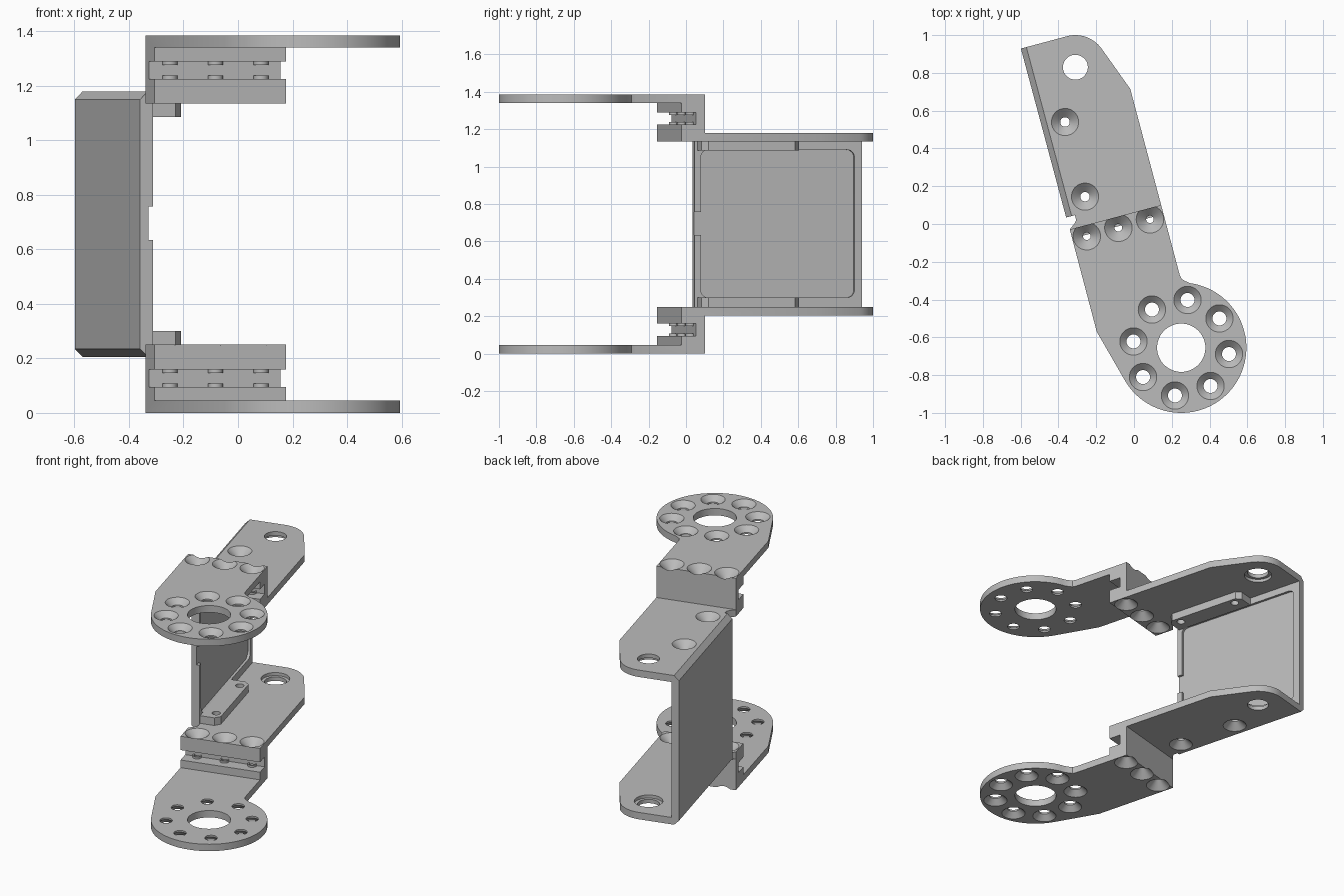
import bpy
import bmesh
from math import radians, cos, sin, tau
from mathutils import Matrix

if "Cube" in bpy.data.objects:
    bpy.data.objects.remove(bpy.data.objects["Cube"])

TILT = radians(15)      # the arms are skewed in plan
HEIGHT = 1.385

grey = bpy.data.materials.new("plain grey")
grey.use_nodes = True
colour = (0.5, 0.5, 0.5, 1)
grey.diffuse_color = colour
grey.node_tree.nodes["Principled BSDF"].inputs["Base Color"].default_value = colour


def make(name, bm):
    bmesh.ops.recalc_face_normals(bm, faces=bm.faces)
    mesh = bpy.data.meshes.new(name)
    bm.to_mesh(mesh)
    bm.free()
    mesh.materials.append(grey)
    ob = bpy.data.objects.new(name, mesh)
    bpy.context.collection.objects.link(ob)
    return ob


def prism(name, points, lo, hi, axis):
    """Extrude a closed profile along the x, y or z axis."""
    place = {"x": lambda a, b, c: (c, a, b),
             "y": lambda a, b, c: (a, c, b),
             "z": lambda a, b, c: (a, b, c)}[axis]
    bm = bmesh.new()
    ends = [[bm.verts.new(place(a, b, c)) for a, b in points] for c in (lo, hi)]
    for ring in ends:
        bm.faces.new(ring)
    for i in range(len(points)):
        j = (i + 1) % len(points)
        bm.faces.new((ends[0][i], ends[0][j], ends[1][j], ends[1][i]))
    return make(name, bm)


def lathe(bm, u, v, profile, closed=False, n=32):
    """Revolve (radius, z) pairs round a vertical axis."""
    rings = [[bm.verts.new((u + r * cos(tau * k / n), v + r * sin(tau * k / n), z))
              for k in range(n)] for r, z in profile]
    pairs = list(zip(rings, rings[1:]))
    if closed:
        pairs.append((rings[-1], rings[0]))
    else:
        bm.faces.new(rings[0])
        bm.faces.new(rings[-1])
    for a, b in pairs:
        for k in range(n):
            m = (k + 1) % n
            bm.faces.new((a[k], a[m], b[m], b[k]))


def combine(ob, tool, operation="DIFFERENCE"):
    mod = ob.modifiers.new("cut", "BOOLEAN")
    mod.operation, mod.solver, mod.object = operation, "EXACT", tool
    bpy.context.view_layer.update()
    result = bpy.data.meshes.new_from_object(
        ob.evaluated_get(bpy.context.evaluated_depsgraph_get()))
    ob.modifiers.clear()
    ob.data = result


def arc(centre, r, start, end, n):
    steps = [radians(start + (end - start) * i / n) for i in range(n + 1)]
    return [(centre[0] + r * cos(a), centre[1] + r * sin(a)) for a in steps]


def finish(ob):
    ob.data.polygons.foreach_set("use_smooth", [True] * len(ob.data.polygons))
    ob.data.set_sharp_from_angle(angle=radians(30))
    ob.rotation_euler.z = TILT


HUB = (0.072, -0.6975)
PIVOT = (-0.085, 0.882)
JOINT = [(-0.258, 0.002), (-0.085, 0.002), (0.088, 0.002)]
SCREWS = [(-0.213, 0.207), (-0.213, 0.616)]

# Arm: stepped side profile trimmed to the plan outline
side = [(-1.2, 0), (0.06, 0), (0.06, 0.205), (1.2, 0.205), (1.2, 0.25),
        (-0.07, 0.25), (-0.07, 0.16), (0.01, 0.16), (0.01, 0.095),
        (-0.07, 0.095), (-0.07, 0.045), (-1.2, 0.045)]
outline = (arc(HUB, 0.345, -165, 67, 56)
           + [(0.184, -0.362), (0.169, -0.348), (0.164, -0.325), (0.166, 0.696)]
           + arc(PIVOT, 0.17, 20.5, 90, 14)
           + [(-0.29, 1.052), (-0.29, 0.1), (-0.302, 0.085), (-0.336, 0.06),
              (-0.338, -0.5)])
arm = prism("lower_arm", side, -1, 1, "x")
trim = prism("trim", outline, -0.1, 0.4, "z")
combine(arm, trim, "INTERSECT")

# Screw rail along the side wall
rail = prism("lower_rail", [(-0.29, 0.14), (-0.2, 0.14), (-0.17, 0.17),
                            (-0.17, 0.65), (-0.2, 0.68), (-0.29, 0.68)],
             0.25, 0.30, "z")

# Drills: hub bore, hub screws, joint screws, rail screws, pivot counterbore
bm = bmesh.new()
lathe(bm, *HUB, [(0.128, -0.01), (0.128, 0.06)], n=48)
for u, v in arc(HUB, 0.255, 22.5, 337.5, 7):
    lathe(bm, u, v, [(0.083, -0.01), (0.037, 0.034), (0.037, 0.06)])
for u, v in JOINT:
    lathe(bm, u, v, [(0.083, -0.01), (0.02, 0.053), (0.02, 0.1)])
    lathe(bm, u, v, [(0.083, 0.26), (0.02, 0.202), (0.02, 0.155)])
for u, v in SCREWS:
    lathe(bm, u, v, [(0.083, 0.195), (0.025, 0.248), (0.025, 0.32)])
lathe(bm, *PIVOT, [(0.066, 0.19), (0.066, 0.23), (0.085, 0.23), (0.085, 0.27)])
drills = make("drills", bm)
for part in (arm, rail):
    combine(part, drills)

# Small collars round the joint screws inside the groove
bm = bmesh.new()
for u, v in JOINT:
    for lo, hi in ((0.094, 0.108), (0.147, 0.161)):
        lathe(bm, u, v, [(0.02, lo), (0.027, lo), (0.027, hi), (0.02, hi)], True)
collars = make("lower_collars", bm)

# Side wall with chamfered outer edges and a shallow inner recess
wall = prism("side_wall", [(-0.338, 0.235), (-0.308, 0.205), (-0.29, 0.205),
                           (-0.29, 1.18), (-0.308, 1.18), (-0.338, 1.15)],
             0.126, 1.052, "y")
R = 0.04
recess_outline = []
for a, b, start in ((0.97, 1.05, 0), (0.2, 1.05, 90), (0.2, 0.34, 180), (0.97, 0.34, 270)):
    recess_outline += arc((a, b), R, start, start + 90, 6)
recess = prism("recess", recess_outline, -0.306, -0.2, "x")
gap = prism("gap", [(0.1, 0.635), (0.2, 0.635), (0.2, 0.757), (0.1, 0.757)],
            -0.306, -0.2, "x")
for tool in (recess, gap):
    combine(wall, tool)

for tool in (trim, drills, recess, gap):
    bpy.data.objects.remove(tool)

# Upper arm mirrors the lower one
flip = Matrix.Translation((0, 0, HEIGHT)) @ Matrix.Scale(-1, 4, (0, 0, 1))
for part in (arm, rail, collars):
    twin = part.copy()
    twin.data = part.data.copy()
    twin.name = part.name.replace("lower", "upper")
    twin.data.transform(flip)
    twin.data.flip_normals()
    bpy.context.collection.objects.link(twin)
    finish(twin)
    finish(part)
finish(wall)
